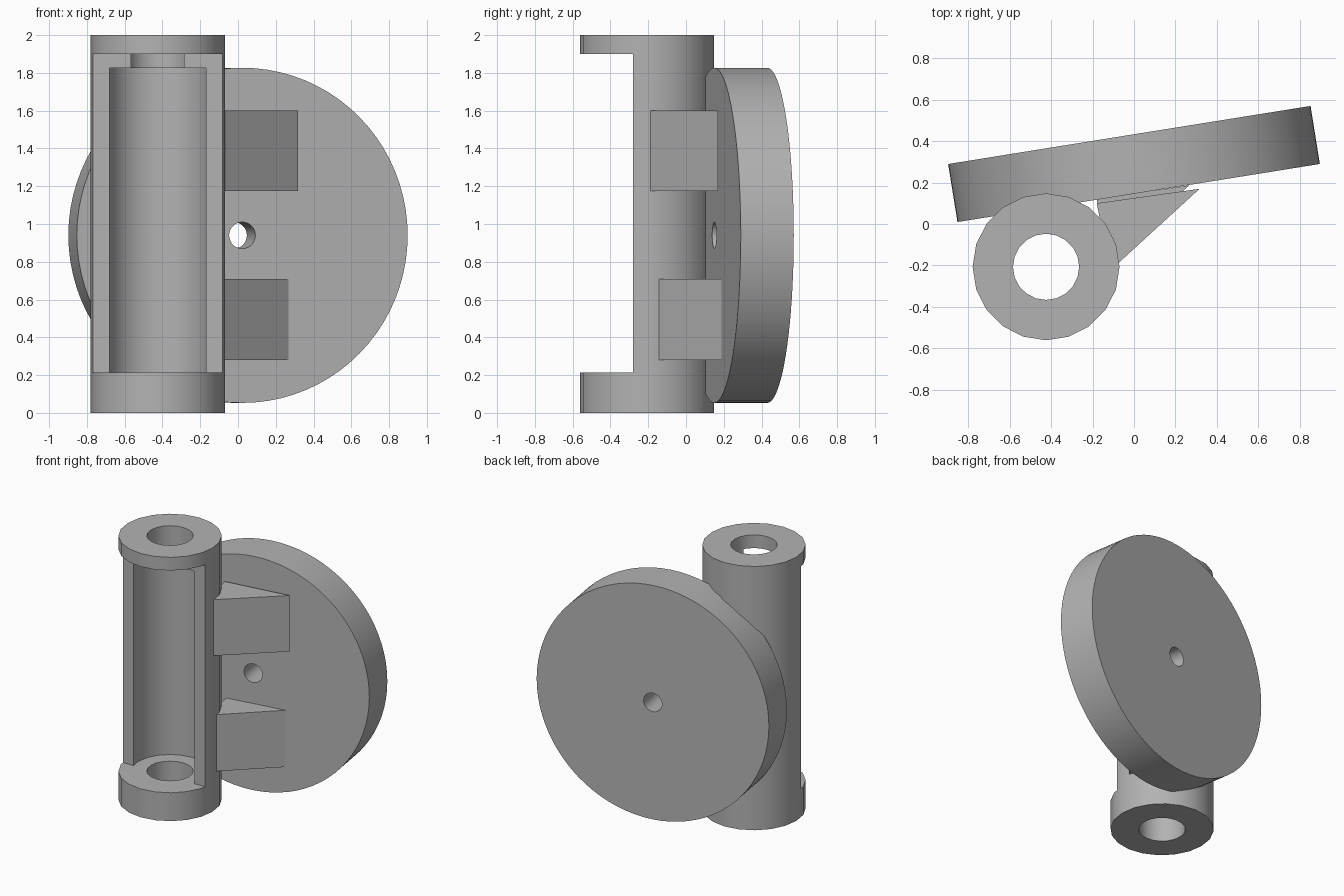
import bpy
import bmesh
import math
from mathutils import Matrix, Vector

default = bpy.data.objects.get("Cube")
if default:
    bpy.data.objects.remove(default, do_unlink=True)

grey = bpy.data.materials.new("plain grey")
grey.use_nodes = True
COLOUR = (0.45, 0.45, 0.45, 1)
grey.diffuse_color = COLOUR
grey.node_tree.nodes["Principled BSDF"].inputs["Base Color"].default_value = COLOUR


def finish(name, bm):
    bmesh.ops.recalc_face_normals(bm, faces=bm.faces)
    mesh = bpy.data.meshes.new(name)
    bm.to_mesh(mesh)
    bm.free()
    mesh.materials.append(grey)
    obj = bpy.data.objects.new(name, mesh)
    bpy.context.collection.objects.link(obj)
    return obj


def select(obj):
    bpy.ops.object.select_all(action="DESELECT")
    obj.select_set(True)
    bpy.context.view_layer.objects.active = obj


def smooth(obj):
    select(obj)
    bpy.ops.object.shade_smooth_by_angle(angle=math.radians(30))


def lathe(name, profile, sides, matrix):
    """Revolve a closed (radius, height) outline about the z axis."""
    bm = bmesh.new()
    rings = []
    for i in range(sides):
        a = math.tau * i / sides
        rings.append([bm.verts.new((r * math.cos(a), r * math.sin(a), z)) for r, z in profile])
    for i, ring in enumerate(rings):
        after = rings[(i + 1) % sides]
        for j in range(len(profile)):
            k = (j + 1) % len(profile)
            bm.faces.new((ring[j], after[j], after[k], ring[k]))
    bm.transform(matrix)
    return finish(name, bm)


def prism(name, outline, low, high):
    """Extrude an (x, y) outline between two heights."""
    bm = bmesh.new()
    face = bm.faces.new([bm.verts.new((x, y, low)) for x, y in outline])
    grown = bmesh.ops.extrude_face_region(bm, geom=[face])["geom"]
    top = [v for v in grown if isinstance(v, bmesh.types.BMVert)]
    bmesh.ops.translate(bm, verts=top, vec=(0, 0, high - low))
    return finish(name, bm)


# Hollow holder tube: wide chamber with narrower bored ends
OUTER, BORE, CHAMBER = 0.355, 0.16, 0.268
FLOOR, CEILING, HEIGHT = 0.215, 1.825, 2.0
tube = lathe("holder_tube", [
    (BORE, 0), (OUTER, 0), (OUTER, HEIGHT), (BORE, HEIGHT),
    (BORE, CEILING), (CHAMBER, CEILING), (CHAMBER, FLOOR), (BORE, FLOOR),
], 20, Matrix.Translation((-0.425, -0.207, 0)))

# Front opening of the tube
cutter = prism("opening_cutter", [(-1, -1), (0.2, -1), (0.2, -0.28), (-1, -0.28)], FLOOR, 1.9)
cutter.hide_render = True
cut = tube.modifiers.new("opening", "BOOLEAN")
cut.object = cutter
cut.operation = "DIFFERENCE"
cut.solver = "EXACT"
select(tube)
bpy.ops.object.modifier_apply(modifier=cut.name)
bpy.data.objects.remove(cutter, do_unlink=True)
smooth(tube)

# Round backing disc, turned slightly, with a centre hole
RADIUS, HOLE, HALF = 0.887, 0.07, 0.142
turn = Matrix.Rotation(math.radians(9.1), 4, "Z") @ Matrix.Rotation(math.radians(90), 4, "X")
disc = lathe("backing_disc", [(HOLE, -HALF), (RADIUS, -HALF), (RADIUS, HALF), (HOLE, HALF)],
             80, Matrix.Translation(Vector((0, 0.29, 0.94))) @ turn)
smooth(disc)

# Wedge brackets joining the tube to the disc
prism("upper_bracket", [(-0.18, 0.10), (-0.115, -0.225), (0.317, 0.17)], 1.175, 1.6)
prism("lower_bracket", [(-0.18, 0.12), (-0.13, -0.19), (0.267, 0.187)], 0.28, 0.71)
